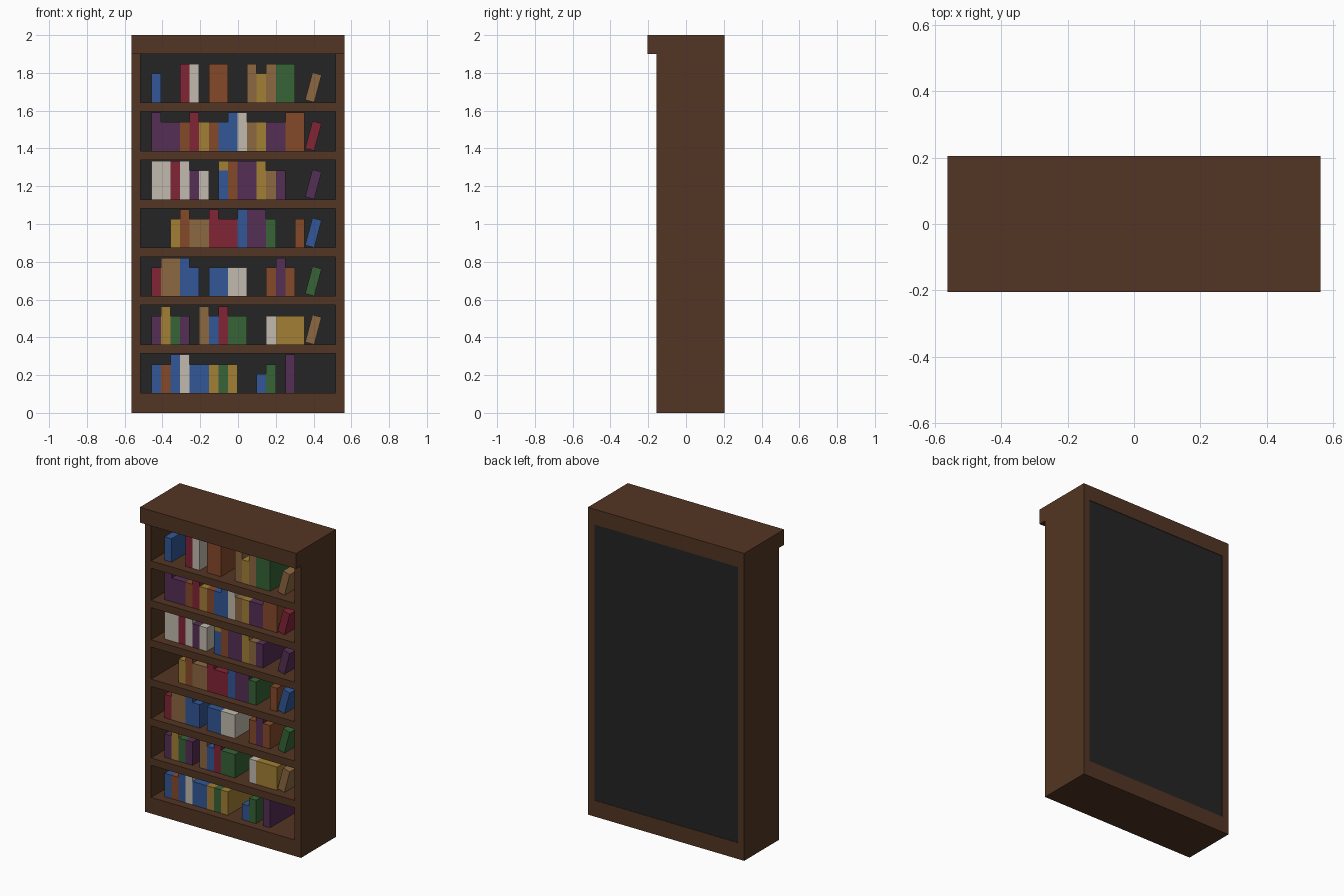
import bpy, math

if "Cube" in bpy.data.objects:
    bpy.data.objects.remove(bpy.data.objects["Cube"])

COLOURS = {
    "wood": (0.086, 0.036, 0.017), "backing": (0.018, 0.018, 0.018),
    "B": (0.032, 0.096, 0.305), "R": (0.222, 0.018, 0.036),
    "W": (0.54, 0.49, 0.42), "O": (0.235, 0.068, 0.023),
    "T": (0.26, 0.138, 0.052), "Y": (0.36, 0.215, 0.035),
    "G": (0.038, 0.125, 0.038), "P": (0.09, 0.028, 0.09),
}
NAMES = {"B": "blue", "R": "red", "W": "cream", "O": "rust", "T": "tan",
         "Y": "ochre", "G": "green", "P": "purple"}
MATS = {}
for key, rgb in COLOURS.items():
    m = bpy.data.materials.new(NAMES.get(key, key))
    m.diffuse_color = (*rgb, 1)
    m.use_nodes = True
    m.node_tree.nodes["Principled BSDF"].inputs["Base Color"].default_value = m.diffuse_color
    MATS[key] = m


def box(name, x, y, z, mat, tilt=0.0):
    """Box from (min, max) ranges, optionally tilted about the y axis."""
    mesh = bpy.data.meshes.new(name)
    c = [(r[0] + r[1]) / 2 for r in (x, y, z)]
    h = [(r[1] - r[0]) / 2 for r in (x, y, z)]
    verts = [(i * h[0], j * h[1], k * h[2])
             for i in (-1, 1) for j in (-1, 1) for k in (-1, 1)]
    faces = [(0, 1, 3, 2), (4, 6, 7, 5), (0, 4, 5, 1),
             (2, 3, 7, 6), (0, 2, 6, 4), (1, 5, 7, 3)]
    mesh.from_pydata(verts, [], faces)
    mesh.materials.append(MATS[mat])
    ob = bpy.data.objects.new(name, mesh)
    ob.location = c
    ob.rotation_euler = (0, tilt, 0)
    bpy.context.collection.objects.link(ob)
    return ob


W, IN = 0.5625, 0.517            # outer and inner half widths
FRONT, BACK, PANEL = -0.155, 0.205, 0.16
BASE, STEP, CROWN = 0.105, 0.2565, 1.9

# Carcass
box("left_side", (-W, -IN), (FRONT, BACK), (0, CROWN), "wood")
box("right_side", (IN, W), (FRONT, BACK), (0, CROWN), "wood")
box("base", (-IN, IN), (FRONT, BACK), (0, BASE), "wood")
box("crown", (-W, W), (-0.205, BACK), (CROWN, 2), "wood")
box("back_panel", (-IN, IN), (PANEL, BACK - 0.003), (BASE, CROWN), "backing")
for i in range(1, 7):
    top = BASE + STEP * i
    box(f"shelf_{i}", (-IN, IN), (FRONT, PANEL), (top - 0.048, top), "wood")

# Books, bottom row first: colour, width, height in units; "." is a gap
ROWS = [
    "B13 O13 B14 W14 B23 Y13 G13 Y13 . . B12 G13 . P14",
    "P13 Y14 G13 P13 . T14 B13 R14 G23 . . W13 Y33",
    "R13 T24 B14 B13 . B23 W23 . . O13 P14 O13",
    ". . Y13 O14 T23 R14 R23 B14 P24 G13 . . O13",
    "W24 R14 W14 P13 W13 . B13 O14 P24 Y14 T13 P13",
    "P14 P23 O13 R14 Y13 O13 B13 B14 W14 T13 Y13 P23 O24",
    "B13 . . R14 W14 . O24 . . T14 Y13 T14 G24",
]
LEANING = " TGBPRT"               # colour of the leaning book in each row
U = 0.0507
DEPTH = (-0.1, PANEL)
for i, row in enumerate(ROWS):
    z, slot = BASE + STEP * i, 0
    for token in row.split():
        if token == ".":
            slot += 1
            continue
        col, w, h = token[0], int(token[1]), int(token[2])
        x = -0.459 + slot * U
        box(f"book_{i}_{slot}", (x, x + w * U), DEPTH, (z, z + h * U), col)
        slot += w
    if LEANING[i] != " ":
        box(f"leaning_book_{i}", (0.374, 0.424), DEPTH,
            (z + 0.004, z + 0.154), LEANING[i], math.radians(15))

# Small book lying on top of a blue one in the middle-upper row
z = BASE + STEP * 4 + 3 * U
box("stacked_book", (-0.459 + 7 * U - U, -0.459 + 7 * U), DEPTH, (z, z + U), "Y").location.x += U
